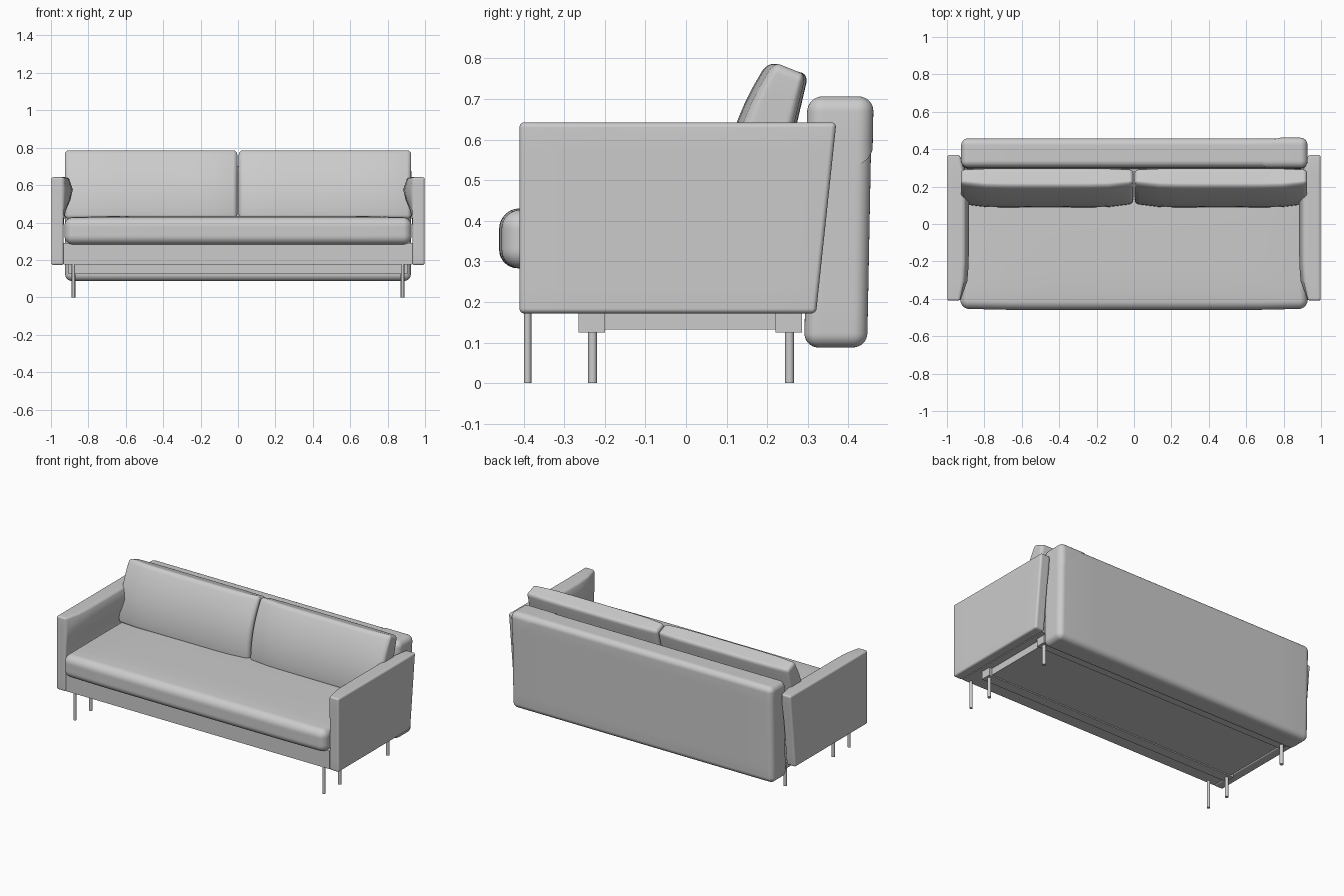
import bpy, bmesh, math
from mathutils import Vector

if "Cube" in bpy.data.objects:
    bpy.data.objects.remove(bpy.data.objects["Cube"])

N, K = 16, 4  # segments per side, segments in each rounded edge


def finish(name, bm, smooth=True, mirror=False):
    bmesh.ops.recalc_face_normals(bm, faces=bm.faces)
    me = bpy.data.meshes.new(name)
    bm.to_mesh(me)
    bm.free()
    for p in me.polygons:
        p.use_smooth = smooth
    ob = bpy.data.objects.new(name, me)
    bpy.context.collection.objects.link(ob)
    if mirror:
        ob.modifiers.new("mirror", 'MIRROR').use_mirror_merge = False
    return ob


def axis_coord(a, h, r):
    i = round((a + 1) * N / 2)
    if i <= K:
        return -(h - r) - r * math.tan(math.pi / 4 * (K - i) / K)
    if i >= N - K:
        return (h - r) + r * math.tan(math.pi / 4 * (i - N + K) / K)
    return (h - r) * (2 * (i - K) / (N - 2 * K) - 1)


def soft_box(lo, hi, r, shape=None):
    """Rounded box between two corners; shape(world point, unit point) bends it."""
    lo, hi = Vector(lo), Vector(hi)
    c, h = (lo + hi) / 2, (hi - lo) / 2
    bm = bmesh.new()
    bmesh.ops.create_cube(bm, size=2)
    bmesh.ops.subdivide_edges(bm, edges=bm.edges[:], cuts=N - 1, use_grid_fill=True)
    for v in bm.verts:
        p = Vector([axis_coord(v.co[i], h[i], r) for i in range(3)])
        inner = Vector([max(-(h[i] - r), min(h[i] - r, p[i])) for i in range(3)])
        p = inner + (p - inner).normalized() * r
        unit = Vector([p[i] / h[i] for i in range(3)])
        v.co = shape(c + p, unit) if shape else c + p
    return bm


def box(name, lo, hi):
    bm = bmesh.new()
    bmesh.ops.create_cube(bm, size=1)
    for v in bm.verts:
        v.co = [lo[i] + (v.co[i] + 0.5) * (hi[i] - lo[i]) for i in range(3)]
    return finish(name, bm, smooth=False)


# Arms: slanted rear edge, padded bulge on the inside
def arm_shape(p, u):
    bulge = (1 - abs(u.y) ** 6) * math.exp(-((p.z - 0.57) / 0.09) ** 2)
    x = p.x - 0.05 * bulge * (1 - u.x) / 2
    y = p.y - (p.y + 0.41) / 0.78 * 0.05 * (0.64 - p.z) / 0.47
    return Vector((x, y, p.z))


finish("arm", soft_box((0.933, -0.41, 0.172), (0.998, 0.37, 0.642), 0.012, arm_shape), mirror=True)


# Seat cushion
def seat_shape(p, u):
    puff = (1 - u.x ** 6) * (1 - u.y ** 4)
    return p + Vector((0, -0.008 * (1 - u.x ** 6) * (1 - u.y) / 2, 0.01 * puff * (1 + u.z) / 2))


finish("seat_cushion", soft_box((-0.928, -0.452, 0.283), (0.928, 0.28, 0.426), 0.045, seat_shape))


# Leaning back cushions
def cushion_shape(p, u):
    t = max(0, (p.z - 0.42) / 0.365)
    edge = 0.022 * abs(u.x) ** 6
    front = 0.088 + 0.11 * t ** 2.2 + edge
    back = 0.222 + 0.078 * t - edge * 0.4
    w = (u.y + 1) / 2
    return Vector((p.x, front + (back - front) * w, p.z - 0.03 * w * t))


finish("back_cushion", soft_box((0.004, 0.09, 0.42), (0.926, 0.23, 0.79), 0.022, cushion_shape), mirror=True)


# Backrest panel
def lean(p, u):
    return p + Vector((0, 0.006 * u.z, 0))


finish("backrest", soft_box((-0.924, 0.297, 0.088), (0.924, 0.452, 0.703), 0.035, lean))

# Fitted cover over one upper corner of the backrest, cut diagonally
bm = soft_box((-0.927, 0.293, 0.085), (0.927, 0.456, 0.706), 0.037, lean)
a, b, c = Vector((0.68, 0.30, 0.705)), Vector((0.745, 0.45, 0.70)), Vector((0.925, 0.458, 0.55))
bmesh.ops.bisect_plane(bm, geom=bm.verts[:] + bm.edges[:] + bm.faces[:], plane_co=a,
                       plane_no=-(b - a).cross(c - a).normalized(), clear_inner=True)
finish("backrest_corner_cover", bm)

# Base frame and underside
box("base_frame", (-0.932, -0.405, 0.175), (0.932, 0.30, 0.29))
box("underside_panel", (-0.885, -0.20, 0.132), (0.885, 0.22, 0.176))
box("front_beam", (-0.905, -0.265, 0.125), (0.905, -0.20, 0.176))
box("rear_beam", (-0.905, 0.22, 0.125), (0.905, 0.285, 0.176))

# Slim round legs
for name, y, top, r in (("front_leg", -0.39, 0.175, 0.009),
                        ("middle_leg", -0.23, 0.127, 0.011),
                        ("rear_leg", 0.255, 0.127, 0.011)):
    bm = bmesh.new()
    bmesh.ops.create_cone(bm, cap_ends=True, segments=20, radius1=r, radius2=r, depth=top)
    bmesh.ops.translate(bm, verts=bm.verts, vec=(0.88, y, top / 2))
    finish(name, bm, mirror=True)

# Keep hard edges crisp
bpy.ops.object.select_all(action='SELECT')
bpy.context.view_layer.objects.active = bpy.context.selected_objects[0]
bpy.ops.object.shade_smooth_by_angle(angle=math.radians(35))
